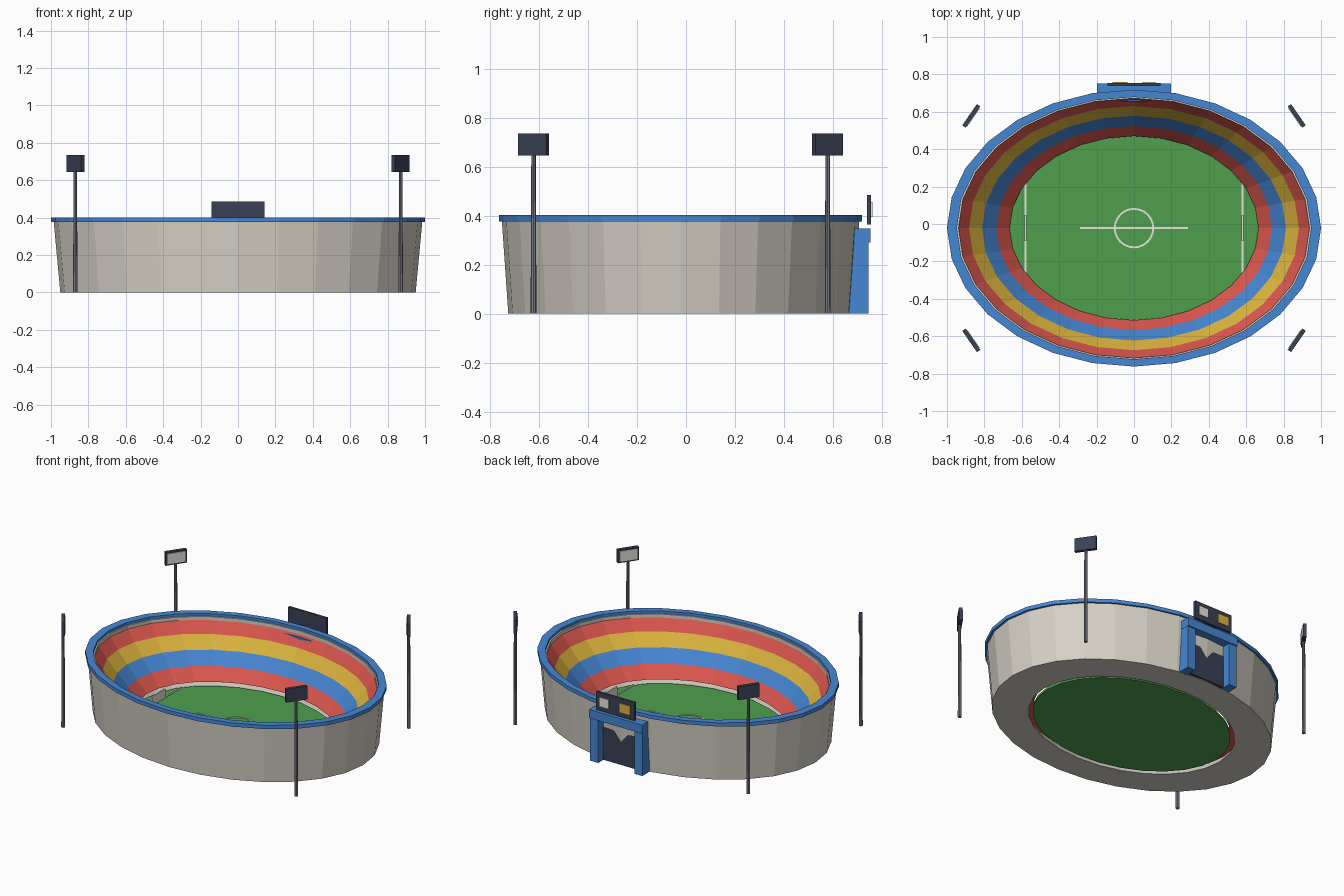
import bpy, bmesh, math
from mathutils import Matrix, Vector

if "Cube" in bpy.data.objects:
    bpy.data.objects.remove(bpy.data.objects["Cube"])

CY = -0.022      # bowl centre in y
RATIO = 0.74     # ellipse y / x
N = 28           # sides of the bowl


def mat(name, r, g, b):
    m = bpy.data.materials.new(name)
    lin = [((c / 255 + 0.055) / 1.055) ** 2.4 for c in (r, g, b)]
    m.diffuse_color = (*lin, 1)
    m.use_nodes = True
    m.node_tree.nodes["Principled BSDF"].inputs["Base Color"].default_value = m.diffuse_color
    return m


CONCRETE = mat("concrete", 214, 208, 198)
BLUE = mat("blue", 70, 135, 212)
RED = mat("red", 222, 88, 80)
YELLOW = mat("yellow", 222, 182, 62)
GREEN = mat("grass green", 80, 160, 80)
WHITE = mat("line white", 238, 236, 226)
NAVY = mat("dark navy", 58, 65, 84)
STEEL = mat("steel grey", 122, 127, 138)


def finish(name, bm, mats):
    bmesh.ops.recalc_face_normals(bm, faces=bm.faces)
    me = bpy.data.meshes.new(name)
    bm.to_mesh(me)
    bm.free()
    for m in mats:
        me.materials.append(m)
    ob = bpy.data.objects.new(name, me)
    bpy.context.collection.objects.link(ob)
    return ob


def ring(name, profile, mats, bands=None, n=N, ratio=RATIO):
    """Sweep a closed (radius, z) profile round the ellipse."""
    bm = bmesh.new()
    loops = []
    for i in range(n):
        a = 2 * math.pi * i / n
        loops.append([bm.verts.new((r * math.cos(a), CY + r * ratio * math.sin(a), z))
                      for r, z in profile])
    k = len(profile)
    for i in range(n):
        p, q = loops[i], loops[(i + 1) % n]
        for j in range(k):
            f = bm.faces.new((p[j], q[j], q[(j + 1) % k], p[(j + 1) % k]))
            if bands:
                f.material_index = bands[j]
    return finish(name, bm, mats)


def box(name, lo, hi, m, matrix=Matrix()):
    bm = bmesh.new()
    lo, hi = Vector(lo), Vector(hi)
    bmesh.ops.create_cube(bm, size=1, matrix=matrix @ Matrix.Translation((lo + hi) / 2)
                          @ Matrix.Diagonal((*(hi - lo), 1)))
    return finish(name, bm, [m])


# Concrete shell, open in the middle
ring("shell", [(0.70, 0), (0.95, 0), (0.986, 0.385), (0.938, 0.385), (0.938, 0.36)], [CONCRETE])

# Blue rim
ring("rim", [(0.947, 0.377), (1.0, 0.377), (1.0, 0.402), (0.947, 0.402)], [BLUE])

# Seating bands, coloured by height
ring("seating", [(0.665, 0.05), (0.737, 0.13), (0.812, 0.21), (0.882, 0.29), (0.943, 0.368),
                 (0.955, 0.368), (0.735, 0.05)],
     [RED, BLUE, YELLOW], bands=[0, 1, 2, 0, 0, 0, 0])

# Grass field
bm = bmesh.new()
bmesh.ops.create_cone(bm, cap_ends=True, segments=N, radius1=0.672, radius2=0.672, depth=0.015,
                      matrix=Matrix.Translation((0, CY, 0.0125)) @ Matrix.Diagonal((1, RATIO, 1, 1))
                      @ Matrix.Rotation(math.pi / 2, 4, 'Z'))
finish("field", bm, [GREEN])

# Field markings and goals
box("centre_line", (-0.288, CY - 0.005, 0.018), (0.288, CY + 0.005, 0.024), WHITE)
ring("centre_circle", [(0.098, 0.018), (0.108, 0.018), (0.108, 0.024), (0.098, 0.024)],
     [WHITE], n=24, ratio=1)
for s, side in ((-1, "left"), (1, "right")):
    x = 0.58 * s
    box(side + "_end_line", (x - 0.005, CY - 0.245, 0.018), (x + 0.005, CY + 0.245, 0.024), WHITE)
    box(side + "_goal", (x - 0.005, CY - 0.07, 0.018), (x + 0.005, CY + 0.07, 0.08), WHITE)

# Entrance gate at the back
for s, side in ((-1, "left"), (1, "right")):
    box(side + "_gate_leg", (s * 0.165 - 0.03, 0.66, 0), (s * 0.165 + 0.03, 0.744, 0.292), BLUE)
box("gate_beam", (-0.197, 0.655, 0.29), (0.197, 0.752, 0.348), BLUE)
box("gate_door", (-0.136, 0.66, 0.003), (0.136, 0.692, 0.22), NAVY)

# Scoreboard with two screens facing outwards
box("scoreboard", (-0.143, 0.738, 0.363), (0.143, 0.755, 0.485), NAVY)
box("white_screen", (0.045, 0.754, 0.395), (0.115, 0.76, 0.455), WHITE)
box("yellow_screen", (-0.115, 0.754, 0.395), (-0.035, 0.76, 0.455), YELLOW)

# Floodlights turned towards the centre
for sx in (-1, 1):
    for sy in (-1, 1):
        tag = ("back" if sy > 0 else "front") + ("_right" if sx > 0 else "_left")
        px, py = 0.87 * sx, CY + 0.6 * sy
        bm = bmesh.new()
        bmesh.ops.create_cone(bm, cap_ends=True, segments=8, radius1=0.012, radius2=0.009,
                              depth=0.67, matrix=Matrix.Translation((px, py, 0.335)))
        finish(tag + "_pole", bm, [STEEL])
        turn = Matrix.Translation((px, py, 0)) @ Matrix.Rotation(
            math.atan2(CY - py, -px), 4, 'Z')
        box(tag + "_lamp_box", (-0.011, -0.069, 0.645), (0.011, 0.069, 0.735), NAVY, turn)
        box(tag + "_lamp_face", (0.01, -0.058, 0.655), (0.015, 0.058, 0.725), WHITE, turn)
